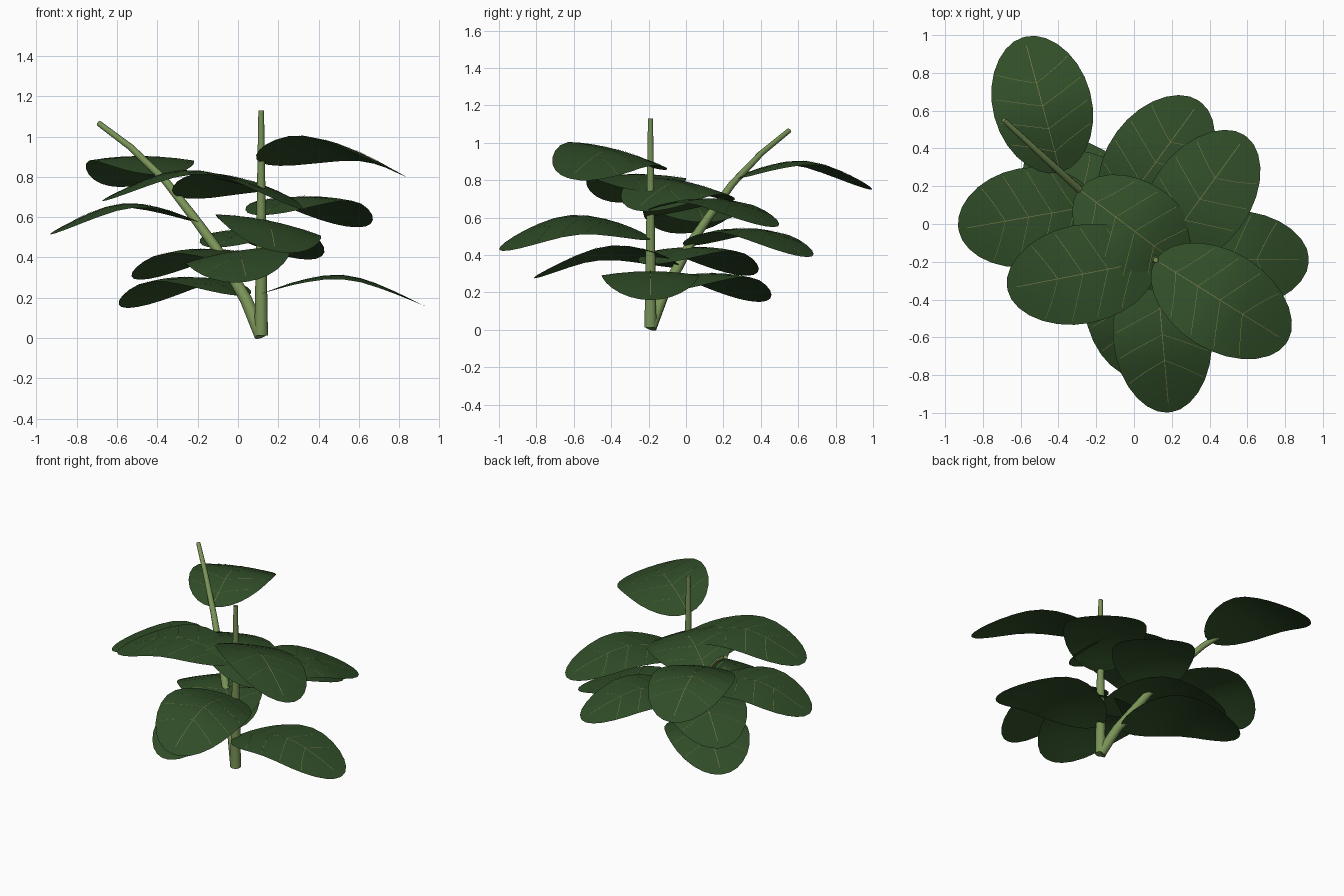
import bpy, bmesh, math
from mathutils import Vector

if "Cube" in bpy.data.objects:
    bpy.data.objects.remove(bpy.data.objects["Cube"])


def material(name, rgb):
    m = bpy.data.materials.new(name)
    m.diffuse_color = (*rgb, 1)
    m.use_nodes = True
    m.node_tree.nodes["Principled BSDF"].inputs["Base Color"].default_value = m.diffuse_color
    return m


LEAF = material("leaf green", (0.030, 0.075, 0.021))
VEIN = material("vein tan", (0.20, 0.20, 0.07))
STEM = material("stem green", (0.19, 0.29, 0.095))


def finish(name, bm, mats):
    me = bpy.data.meshes.new(name)
    bm.to_mesh(me)
    bm.free()
    for m in mats:
        me.materials.append(m)
    for p in me.polygons:
        p.use_smooth = True
    ob = bpy.data.objects.new(name, me)
    bpy.context.collection.objects.link(ob)
    return ob


# Stems: tapered tubes swept along a path
def stem(name, pts, r0, r1, sides=10):
    pts = [Vector(p) for p in pts]
    bm = bmesh.new()
    rings = []
    for i, p in enumerate(pts):
        d = (pts[min(i + 1, len(pts) - 1)] - pts[max(i - 1, 0)]).normalized()
        u = d.cross(Vector((0, 1, 0))).normalized()
        v = d.cross(u)
        r = r0 + (r1 - r0) * p.z / pts[-1].z
        rings.append([bm.verts.new(p + r * (u * math.cos(a) + v * math.sin(a)))
                      for a in (2 * math.pi * k / sides for k in range(sides))])
    for a, b in zip(rings, rings[1:]):
        for k in range(sides):
            j = (k + 1) % sides
            bm.faces.new((a[k], a[j], b[j], b[k]))
    bm.faces.new(rings[0])
    bm.faces.new(rings[-1])
    bmesh.ops.recalc_face_normals(bm, faces=bm.faces)
    finish(name, bm, [STEM])
    bpy.context.view_layer.objects.active = bpy.context.collection.objects[name]
    bpy.context.collection.objects[name].select_set(True)
    bpy.ops.object.shade_smooth_by_angle(angle=math.radians(50))
    bpy.context.collection.objects[name].select_set(False)


stem("upright_stem", [(0.115, -0.19, z) for z in (0.012, 0.3, 0.6, 0.9, 1.13)], 0.034, 0.014)
lean = [(0.115, 0.012), (0.04, 0.19), (-0.11, 0.45), (-0.22, 0.6),
        (-0.36, 0.78), (-0.53, 0.945), (-0.69, 1.065)]
stem("leaning_stem", [(x, -0.19 + 0.92 * (0.115 - x), z) for x, z in lean], 0.034, 0.014)

# Height of the midrib along the leaf
ARCH = [(0, 0), (0.2, 0.06), (0.42, 0.1), (0.6, 0.085), (0.8, 0.02), (1, -0.06)]


def arch(t):
    for (a, h), (b, k) in zip(ARCH, ARCH[1:]):
        if t <= b + 1e-9:
            return h + (k - h) * (t - a) / (b - a)


def smooth_arch(t):
    d = 0.08
    if t < d or t > 1 - d:
        return arch(t)
    return (arch(t - d) + 2 * arch(t) + arch(t + d)) / 4


# Leaves: oval arched sheets with thin raised veins
def leaf(name, base, angle, length, roll=0.0, nt=14, ns=6):
    a = math.radians(angle)
    f = Vector((math.cos(a), math.sin(a), 0))
    side = Vector((-f.y, f.x, 0))

    def point(t, s, lift=0.0):
        w = 0.25 * max(0.0, 1 - (2 * t - 1) ** 2) ** 0.55 + 0.012
        bell = math.sin(math.pi * t)
        z = smooth_arch(t) + roll * s * w - 0.022 * s * s * bell + lift
        return Vector(base) + f * (t * length) + side * (s * w) + Vector((0, 0, z))

    bm = bmesh.new()
    # rows packed more closely near both ends
    rows = []
    for i in range(nt + 1):
        t = 0.5 - 0.5 * math.cos(math.pi * i / nt)
        rows.append([bm.verts.new(point(t, -1 + 2 * j / ns)) for j in range(ns + 1)])
    for p, q in zip(rows, rows[1:]):
        for j in range(ns):
            bm.faces.new((p[j], q[j], q[j + 1], p[j + 1]))

    def vein(path, half):
        pairs = []
        for k, (t, s) in enumerate(path):
            t2, s2 = path[min(k + 1, len(path) - 1)]
            t1, s1 = path[max(k - 1, 0)]
            d = point(t2, s2) - point(t1, s1)
            n = Vector((-d.y, d.x, 0)).normalized() * half
            c = point(t, s, 0.002)
            pairs.append((bm.verts.new(c - n), bm.verts.new(c + n)))
        for p, q in zip(pairs, pairs[1:]):
            bm.faces.new((p[0], q[0], q[1], p[1])).material_index = 1

    vein([(k / 16, 0) for k in range(16)], 0.0018)
    for t0 in (0.15, 0.32, 0.49, 0.66):
        for sgn in (-1, 1):
            vein([(t0 + 0.13 * k / 6, sgn * 0.92 * k / 6) for k in range(7)], 0.0012)
    finish(name, bm, [LEAF, VEIN])


# Upright stem: spiral of six leaves
for i, (z, ang, ln, roll) in enumerate([
        (0.22, 0, 0.81, 0), (0.35, 139.5, 0.79, 0), (0.49, 275, 0.81, -0.2),
        (0.61, 54, 0.81, 0), (0.74, 191, 0.80, 0), (0.87, 328, 0.82, -0.24)]):
    leaf(f"upright_leaf_{i + 1}", (0.115, -0.19, z), ang, ln, roll)

# Leaning stem: spiral of six leaves
for i, (x, z, ang, ln, roll) in enumerate([
        (0.02, 0.21, 139, 0.75, 0), (-0.05, 0.34, 277, 0.78, 0.15), (-0.11, 0.45, 54, 0.78, 0),
        (-0.2, 0.575, 190, 0.74, 0), (-0.29, 0.70, 323, 0.75, -0.18), (-0.39, 0.81, 105, 0.74, 0)]):
    leaf(f"leaning_leaf_{i + 1}", (x, -0.19 + 0.92 * (0.115 - x), z), ang, ln, roll)
